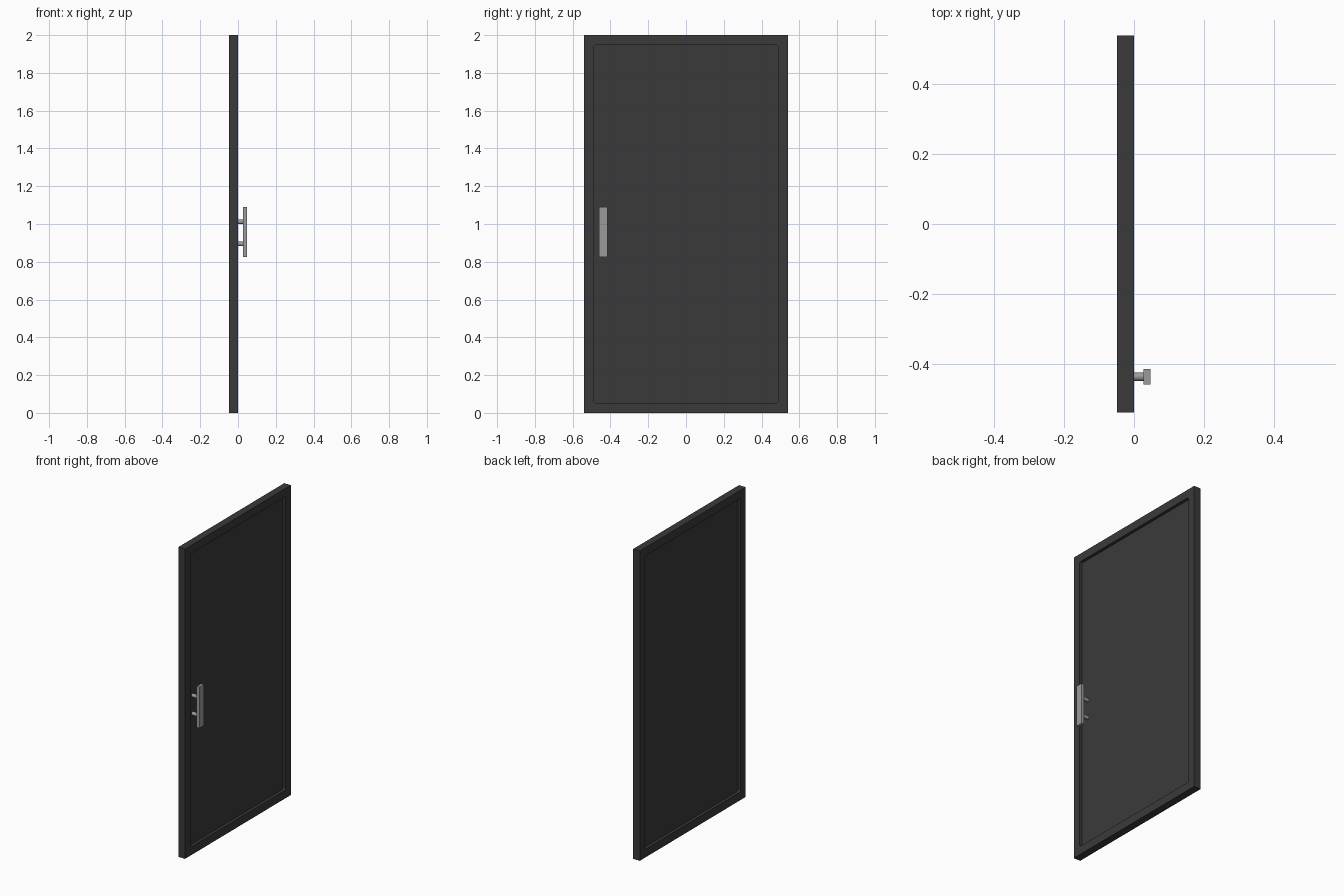
import bpy
import bmesh
import math

cube = bpy.data.objects.get("Cube")
if cube:
    bpy.data.objects.remove(cube, do_unlink=True)

THICK, WIDTH, HEIGHT = 0.048, 1.08, 2.0
BORDER, RECESS, CORNER = 0.053, 0.019, 0.01
MID_X = -THICK / 2


def material(name, value):
    mat = bpy.data.materials.new(name)
    mat.use_nodes = True
    colour = (value, value, value, 1)
    mat.diffuse_color = colour
    mat.node_tree.nodes["Principled BSDF"].inputs["Base Color"].default_value = colour
    return mat


def finish(name, bm, mat):
    bmesh.ops.recalc_face_normals(bm, faces=bm.faces)
    mesh = bpy.data.meshes.new(name)
    bm.to_mesh(mesh)
    bm.free()
    mesh.materials.append(mat)
    obj = bpy.data.objects.new(name, mesh)
    bpy.context.collection.objects.link(obj)
    return obj


def box(name, centre, size, mat):
    bm = bmesh.new()
    bmesh.ops.create_cube(bm, size=1)
    bmesh.ops.scale(bm, vec=size, verts=bm.verts)
    bmesh.ops.translate(bm, vec=centre, verts=bm.verts)
    return finish(name, bm, mat)


def rounded_outline(half_w, half_h, radius, steps=4):
    """Counter-clockwise y, z outline of a rounded rectangle about the door centre."""
    points = []
    for quarter, (sy, sz) in enumerate([(1, 1), (-1, 1), (-1, -1), (1, -1)]):
        for i in range(steps + 1):
            a = (quarter + i / steps) * math.pi / 2
            points.append((sy * (half_w - radius) + radius * math.cos(a),
                           HEIGHT / 2 + sz * (half_h - radius) + radius * math.sin(a)))
    return points


charcoal = material("charcoal", 0.042)
steel = material("brushed steel", 0.33)

# Door leaf with a rounded recess on both faces
door = box("door_leaf", (MID_X, 0, HEIGHT / 2), (THICK, WIDTH, HEIGHT), charcoal)
outline = rounded_outline(WIDTH / 2 - BORDER, HEIGHT / 2 - BORDER, CORNER)
for side, name in ((1, "left_recess_cutter"), (-1, "right_recess_cutter")):
    bm = bmesh.new()
    inner = MID_X + side * (THICK / 2 - RECESS)
    face = bm.faces.new([bm.verts.new((inner, y, z)) for y, z in outline])
    cap = bmesh.ops.extrude_face_region(bm, geom=[face])["geom"]
    bmesh.ops.translate(bm, vec=(side * 0.1, 0, 0),
                        verts=[v for v in cap if isinstance(v, bmesh.types.BMVert)])
    cutter = finish(name, bm, charcoal)
    cutter.hide_render = True
    cut = door.modifiers.new(name, "BOOLEAN")
    cut.operation = "DIFFERENCE"
    cut.solver = "EXACT"
    cut.object = cutter
    bpy.context.view_layer.objects.active = door
    bpy.ops.object.modifier_apply(modifier=cut.name)
    bpy.data.objects.remove(cutter, do_unlink=True)

# Flat pull handle
HANDLE_Y = -0.437
box("handle_plate", (0.037, HANDLE_Y, 0.958), (0.02, 0.045, 0.265), steel)

# Round posts joining the handle to the recessed panel
for z, name in ((0.895, "lower_handle_post"), (1.012, "upper_handle_post")):
    bpy.ops.mesh.primitive_cylinder_add(vertices=24, radius=0.012, depth=0.05,
                                        location=(0.005, HANDLE_Y, z),
                                        rotation=(0, math.pi / 2, 0))
    post = bpy.context.object
    post.name = name
    post.data.materials.append(steel)
    bpy.ops.object.shade_smooth_by_angle()
